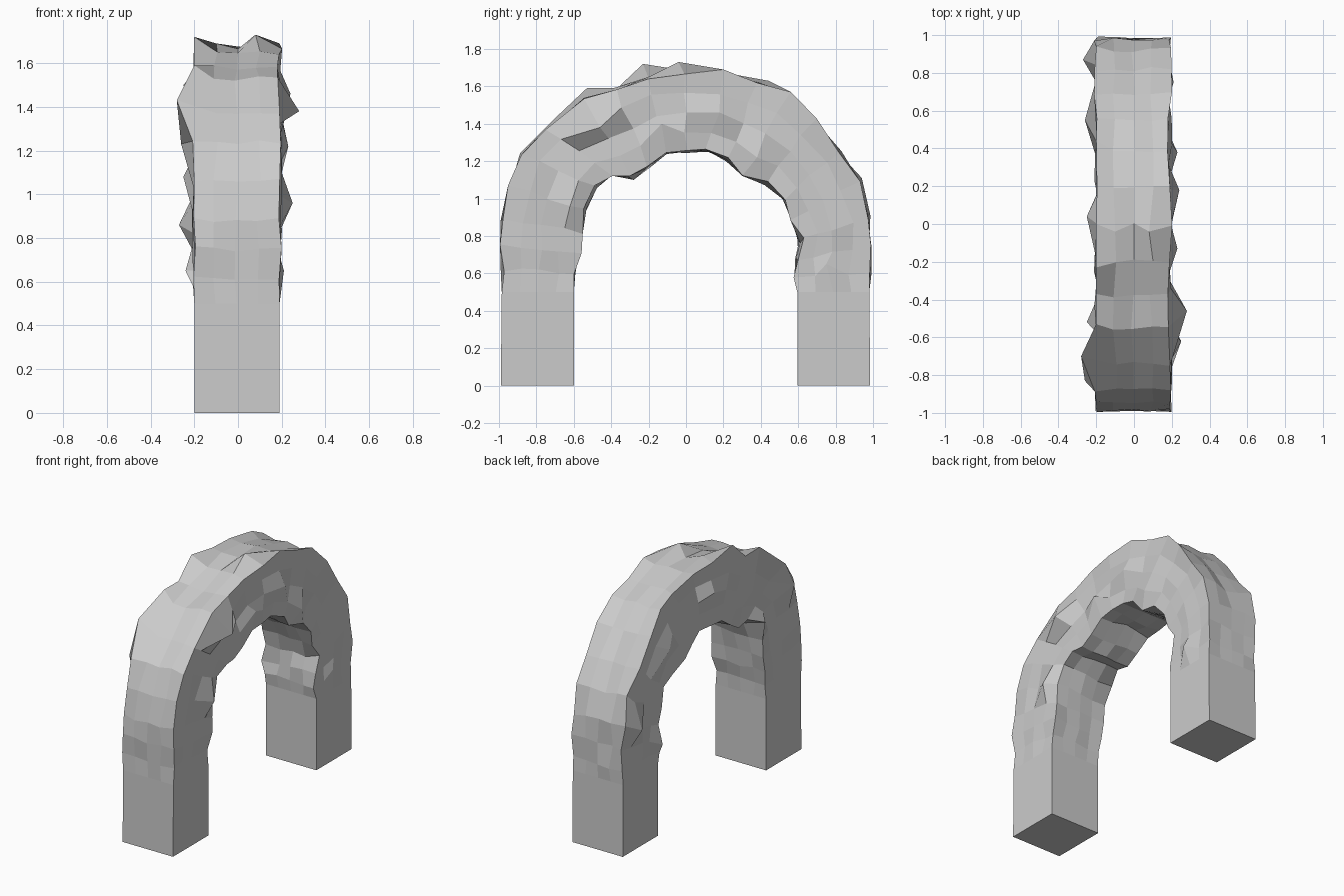
import bpy
import bmesh
import random
from mathutils import Vector

random.seed(7)
cube = bpy.data.objects.get("Cube")
if cube:
    bpy.data.objects.remove(cube, do_unlink=True)

SEGMENTS = 4            # quads along each side of the square section
LEFT, RIGHT = 0.19, -0.20
ROUGH_FROM = 0.55       # the legs are cleanly cut below this height
ROUGHNESS = 0.012

# Arch stations from front foot to back foot: outer y, outer z, inner y, inner z
STATIONS = [
    (-.99, 0, -.6, 0), (-.985, .5, -.6, .5), (-.98, .62, -.59, .6),
    (-.99, .75, -.57, .7), (-.98, .88, -.55, .82), (-.94, 1.07, -.54, .94),
    (-.88, 1.24, -.48, 1.06), (-.74, 1.37, -.4, 1.13), (-.55, 1.53, -.3, 1.12),
    (-.38, 1.58, -.2, 1.17), (-.2, 1.65, -.1, 1.25), (0, 1.66, 0, 1.25),
    (.2, 1.67, .11, 1.26), (.38, 1.62, .22, 1.21), (.55, 1.56, .31, 1.13),
    (.69, 1.42, .43, 1.08), (.82, 1.25, .52, 1), (.92, 1.08, .57, .89),
    (.98, .9, .6, .77), (.98, .75, .59, .67), (.98, .6, .585, .58),
    (.98, .5, .595, .5), (.985, 0, .595, 0),
]

# Crags: the nearest corner of the rock is pulled out to each point
CRAGS = [
    (-.2, -.23, 1.72), (.08, -.04, 1.73), (.19, .2, 1.69), (-.28, -.7, 1.43),
    (.28, -.46, 1.38), (-.26, -.83, 1.23), (-.27, .87, .86), (-.25, .04, 1.5),
    (.24, .18, 1.46), (.23, .38, 1.22), (.25, -.62, .96), (-.25, -.52, 1.08),
    (-.26, .55, 1.3), (.23, -.13, 1.4), (.21, .75, .65), (-.24, .6, .65),
    (.18, .56, 1.57), (0, -.28, 1.1), (.19, .63, .79), (-.2, -.53, 1.59),
    (-.2, .44, 1.63), (-.1, -.04, 1.69), (-.2, .0, 1.68), (-.2, .94, 1.11),
]


def section_loop():
    """Grid positions (across, depth) from 0 to 1 around the square section."""
    steps = [i / SEGMENTS for i in range(SEGMENTS)]
    return ([(s, 0) for s in steps] + [(1, s) for s in steps]
            + [(1 - s, 1) for s in steps] + [(0, 1 - s) for s in steps])


def rough(point):
    """Shake a point when it lies in the rough part of the arch."""
    if point.z < ROUGH_FROM:
        return point
    return point + Vector([random.uniform(-ROUGHNESS, ROUGHNESS) for _ in range(3)])


def build_arch(material):
    bm = bmesh.new()
    rings = []
    # Sweep the square section through the stations
    for outer_y, outer_z, inner_y, inner_z in STATIONS:
        ring = []
        for across, depth in section_loop():
            outer = Vector((0, outer_y, outer_z))
            inner = Vector((0, inner_y, inner_z))
            point = outer.lerp(inner, depth)
            point.x = RIGHT + (LEFT - RIGHT) * across
            ring.append(bm.verts.new(rough(point)))
        rings.append(ring)

    # Skin neighbouring rings and close both feet
    count = len(rings[0])
    for lower, upper in zip(rings, rings[1:]):
        for i in range(count):
            j = (i + 1) % count
            bm.faces.new((lower[i], lower[j], upper[j], upper[i]))
    bm.faces.new(rings[0])
    bm.faces.new(rings[-1])

    # Pull out the crags
    for crag in map(Vector, CRAGS):
        nearest = min(bm.verts, key=lambda v: (v.co - crag).length)
        nearest.co = crag

    bmesh.ops.recalc_face_normals(bm, faces=bm.faces)
    mesh = bpy.data.meshes.new("rock_arch")
    bm.to_mesh(mesh)
    bm.free()
    mesh.materials.append(material)
    arch = bpy.data.objects.new("rock_arch", mesh)
    bpy.context.collection.objects.link(arch)


# Plain grey stone
stone = bpy.data.materials.new("grey_stone")
stone.use_nodes = True
colour = (0.6, 0.6, 0.6, 1)
stone.diffuse_color = colour
stone.node_tree.nodes["Principled BSDF"].inputs["Base Color"].default_value = colour

build_arch(stone)
